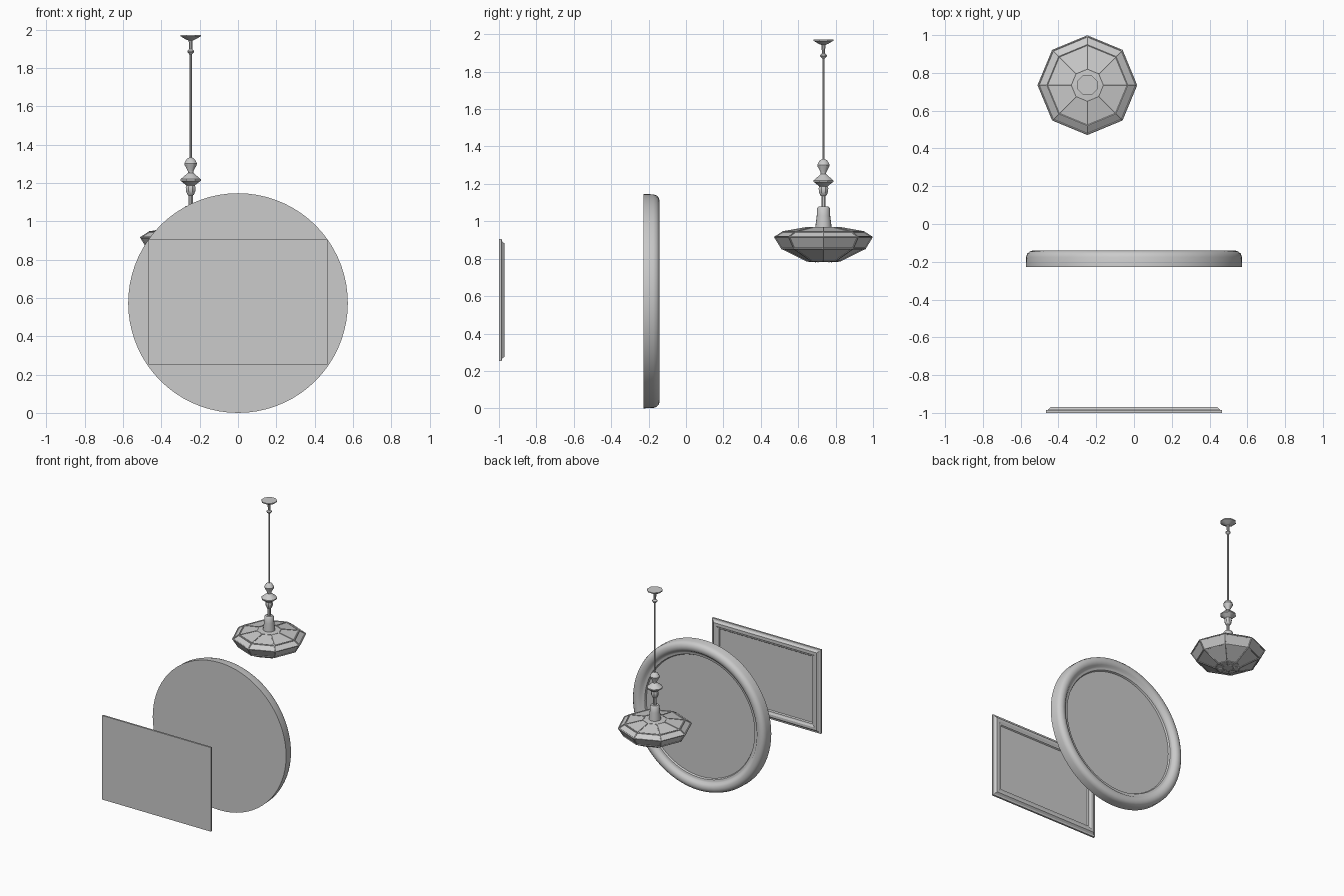
import bpy, bmesh
from math import pi, cos, sin, radians
from mathutils import Vector

if "Cube" in bpy.data.objects:
    bpy.data.objects.remove(bpy.data.objects["Cube"])


def finish(name, bm, angle=None):
    bmesh.ops.remove_doubles(bm, verts=bm.verts, dist=1e-5)
    bmesh.ops.recalc_face_normals(bm, faces=bm.faces)
    me = bpy.data.meshes.new(name)
    bm.to_mesh(me)
    bm.free()
    ob = bpy.data.objects.new(name, me)
    bpy.context.collection.objects.link(ob)
    if angle:
        bpy.ops.object.select_all(action='DESELECT')
        bpy.context.view_layer.objects.active = ob
        ob.select_set(True)
        bpy.ops.object.shade_smooth_by_angle(angle=radians(angle))
    return ob


def loft(name, rings, angle=None):
    """Skin a list of point rings and cap both ends."""
    bm = bmesh.new()
    rows = [[bm.verts.new(p) for p in ring] for ring in rings]
    n = len(rows[0])
    for a, b in zip(rows, rows[1:]):
        for i in range(n):
            j = (i + 1) % n
            bm.faces.new((a[i], a[j], b[j], b[i]))
    bm.faces.new(rows[0])
    bm.faces.new(rows[-1])
    return finish(name, bm, angle)


def circle(r, n, offset=0.0):
    return [(r * cos(2 * pi * i / n + offset), r * sin(2 * pi * i / n + offset)) for i in range(n)]


# Round mirror: flat back, rounded frame, recessed glass facing +y
ROUND_Z = 0.573
round_profile = [(0.573, -0.228), (0.571, -0.175), (0.565, -0.157), (0.553, -0.146), (0.537, -0.141),
                 (0.520, -0.142), (0.504, -0.150), (0.494, -0.163), (0.485, -0.166),
                 (0.472, -0.168), (0.466, -0.180)]
loft("round_mirror", [[(x, y, z + ROUND_Z) for x, z in circle(r, 72)] for r, y in round_profile], 35)

# Rectangular mirror: nested rectangles (inset, y)
RECT_Z, HW, HH = 0.579, 0.467, 0.326
rect_profile = [(0, -1.0), (0, -0.986), (0.012, -0.983), (0.024, -0.970),
                (0.044, -0.970), (0.056, -0.977), (0.064, -0.978), (0.070, -0.987)]
loft("rectangular_mirror",
     [[(sx * (HW - d), y, RECT_Z + sz * (HH - d)) for sx, sz in ((-1, -1), (1, -1), (1, 1), (-1, 1))]
      for d, y in rect_profile])

# Pendant lamp
LX, LY = -0.247, 0.735


def lathe(name, profile, n=8, offset=0.0, angle=None):
    return loft(name, [[(x + LX, y + LY, z) for x, y in circle(r, n, offset)] for r, z in profile], angle)


lathe("ceiling_canopy", [(0.057, 1.972), (0.057, 1.965), (0.030, 1.950), (0.011, 1.942), (0.009, 1.89)],
      offset=pi / 8, angle=40)
lathe("rod_collar", [(0.007, 1.900), (0.019, 1.889), (0.019, 1.882), (0.007, 1.870)], offset=pi / 8)
lathe("hanging_rod", [(0.006, 1.90), (0.006, 1.32)])
lathe("turned_stem", [(0.008, 1.332), (0.022, 1.325), (0.036, 1.302), (0.034, 1.293), (0.016, 1.262),
                      (0.016, 1.252), (0.028, 1.242), (0.057, 1.219), (0.057, 1.211), (0.028, 1.190),
                      (0.024, 1.186), (0.028, 1.176), (0.026, 1.156), (0.018, 1.138), (0.012, 1.134),
                      (0.012, 1.07)], offset=pi / 8, angle=40)
lathe("shade_neck", [(0.026, 1.080), (0.034, 1.070), (0.036, 1.03), (0.043, 0.975), (0.043, 0.960)],
      n=16, angle=40)

# Octagonal panelled shade with ribs along its seams
shade_profile = [(0.043, 0.969), (0.085, 0.966), (0.215, 0.943), (0.259, 0.915), (0.222, 0.855),
                 (0.090, 0.789), (0.040, 0.785)]
lathe("lamp_shade", shade_profile)


def bar(bm, a, b, r=0.0055):
    d = b - a
    geo = bmesh.ops.create_cone(bm, cap_ends=True, segments=6, radius1=r, radius2=r, depth=d.length)
    rot = d.to_track_quat('Z', 'Y')
    for v in geo["verts"]:
        v.co = rot @ v.co + (a + b) / 2


ribs = bmesh.new()
rings = [[Vector((x + LX, y + LY, z)) for x, y in circle(r, 8)] for r, z in shade_profile]
for k, ring in enumerate(rings):
    for i in range(8):
        if 0 < k:
            bar(ribs, ring[i], ring[(i + 1) % 8], 0.0055 if k in (2, 3, 4) else 0.003)
        if 1 <= k < len(rings) - 1:
            bar(ribs, ring[i], rings[k + 1][i], 0.0045)
finish("shade_ribs", ribs, 40)
